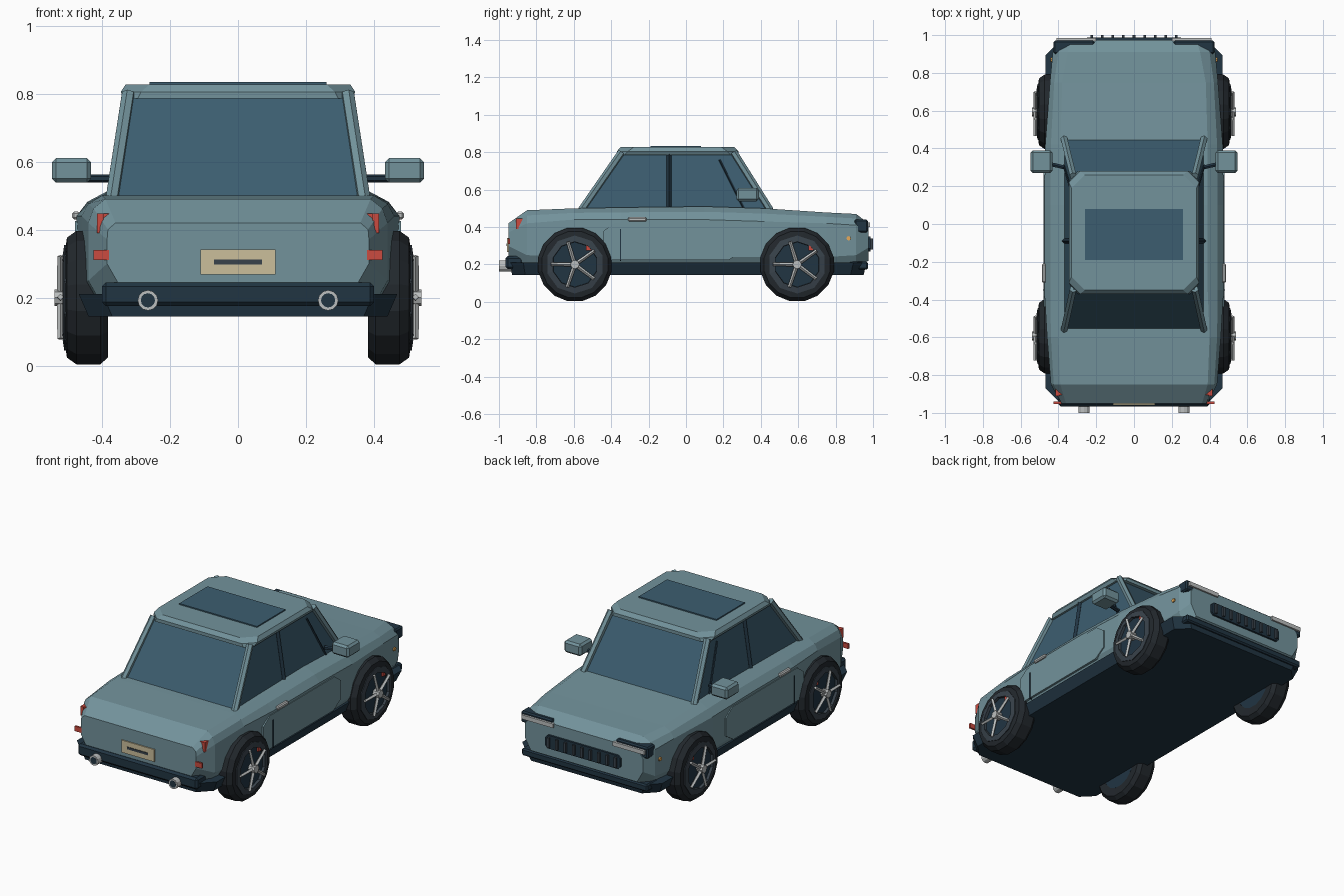
import bpy, bmesh, math
from mathutils import Vector, Matrix

if "Cube" in bpy.data.objects:
    bpy.data.objects.remove(bpy.data.objects["Cube"])


def material(name, rgb):
    m = bpy.data.materials.new(name)
    m.diffuse_color = (*rgb, 1)
    m.use_nodes = True
    m.node_tree.nodes["Principled BSDF"].inputs["Base Color"].default_value = m.diffuse_color
    return m


PAINT = material("paint", (0.17, 0.29, 0.33))
GLASS = material("glass", (0.045, 0.11, 0.16))
TRIM = material("dark_trim", (0.015, 0.035, 0.055))
RUBBER = material("rubber", (0.016, 0.021, 0.026))
RIM = material("rim", (0.04, 0.055, 0.07))
SILVER = material("silver", (0.5, 0.52, 0.52))
RED = material("red", (0.6, 0.07, 0.05))
CREAM = material("cream", (0.6, 0.52, 0.33))
AMBER = material("amber", (0.8, 0.4, 0.1))


def finish(name, bm, mat):
    bmesh.ops.recalc_face_normals(bm, faces=bm.faces)
    me = bpy.data.meshes.new(name)
    bm.to_mesh(me)
    bm.free()
    ob = bpy.data.objects.new(name, me)
    me.materials.append(mat)
    bpy.context.collection.objects.link(ob)
    return ob


def loft(name, rings, mat, closed=False):
    bm = bmesh.new()
    vs = [[bm.verts.new(p) for p in r] for r in rings]
    n = len(vs[0])
    pairs = list(zip(vs, vs[1:])) + ([(vs[-1], vs[0])] if closed else [])
    for a, b in pairs:
        for i in range(n):
            j = (i + 1) % n
            bm.faces.new((a[i], a[j], b[j], b[i]))
    if not closed:
        bm.faces.new(vs[0])
        bm.faces.new(vs[-1])
    return finish(name, bm, mat)


def box(name, x, y, z, mat, bevel=0):
    bm = bmesh.new()
    bmesh.ops.create_cube(bm, size=1)
    for v in bm.verts:
        v.co = [lo + (c + 0.5) * (hi - lo) for c, (lo, hi) in zip(v.co, (x, y, z))]
    if bevel:
        bmesh.ops.bevel(bm, geom=bm.edges[:], offset=bevel, segments=1, affect='EDGES')
    return finish(name, bm, mat)


def side_box(name, s, x, y, z, mat, bevel=0):
    return box(name, tuple(sorted((s * x[0], s * x[1]))), y, z, mat, bevel)


def beam(name, p, q, r, mat, sides=6, r2=None):
    p, q = Vector(p), Vector(q)
    bm = bmesh.new()
    rot = (q - p).to_track_quat('Z', 'Y').to_matrix().to_4x4()
    bmesh.ops.create_cone(bm, cap_ends=True, segments=sides, radius1=r, radius2=r2 or r,
                          depth=(q - p).length, matrix=Matrix.Translation((p + q) / 2) @ rot)
    return finish(name, bm, mat)


def octagon(hx, y0, y1, c, z):
    return [(hx, y0 + c, z), (hx, y1 - c, z), (hx - c, y1, z), (c - hx, y1, z),
            (-hx, y1 - c, z), (-hx, y0 + c, z), (c - hx, y0, z), (hx - c, y0, z)]


def lathe(name, cx, cy, cz, s, profile, n, mat):
    rings = []
    for i in range(n):
        a = math.tau * (i + 0.5) / n
        rings.append([(s * (cx + x), cy + r * math.cos(a), cz + r * math.sin(a)) for r, x in profile])
    return loft(name, rings, mat, True)


# Lower body: y, width, top width, bottom, shoulder, top
stations = [(-.95, .385, .36, .23, .37, .42), (-.85, .44, .39, .18, .42, .49),
            (-.6, .46, .40, .17, .44, .50), (-.35, .475, .39, .17, .44, .505),
            (.1, .475, .39, .17, .44, .51), (.42, .47, .39, .17, .43, .50),
            (.75, .445, .38, .17, .42, .478), (.91, .43, .35, .18, .41, .47),
            (.975, .395, .33, .22, .37, .42)]
rings = []
for y, w, wt, zb, zs, zt in stations:
    half = [(w - .04, zb), (w, zb + .07), (w, zs), ((w + wt) / 2 + .01, zs + (zt - zs) * .6), (wt, zt)]
    rings.append([(x, y, z) for x, z in half] + [(-x, y, z) for x, z in reversed(half)])
loft("body", rings, PAINT)

# Underbody and bumpers
loft("underbody", [octagon(.44, -.93, .95, .07, .145), octagon(.468, -.94, .965, .07, .21)], TRIM)
box("rear_bumper", (-.40, .40), (-.965, -.87), (.175, .245), TRIM, .012)
box("front_bumper", (-.42, .42), (.87, .972), (.172, .215), TRIM, .008)

# Cabin glass, roof and sunroof
loft("cabin_glass", [[(x, y, .49) for x, y in ((.37, -.56), (.37, .45), (-.37, .45), (-.37, -.56))],
                     [(x, y, .80) for x, y in ((.32, -.35), (.32, .25), (-.32, .25), (-.32, -.35))]], GLASS)
loft("roof", [octagon(.335, -.37, .28, .04, .785), octagon(.345, -.37, .28, .06, .805),
              octagon(.33, -.35, .26, .07, .827)], PAINT)
box("sunroof", (-.26, .26), (-.19, .08), (.82, .834), GLASS)

for s in (-1, 1):
    # Pillars and window trim
    beam("rear_pillar", (s * .37, -.56, .49), (s * .322, -.345, .80), .02, PAINT)
    beam("front_pillar", (s * .37, .45, .49), (s * .322, .255, .80), .02, PAINT)
    beam("middle_pillar", (s * .372, -.09, .49), (s * .324, -.09, .80), .013, TRIM, 4)
    beam("window_divider", (s * .372, .31, .50), (s * .334, .18, .76), .006, TRIM, 4)

    # Side mirror
    beam("mirror_arm", (s * .37, .30, .55), (s * .455, .32, .55), .012, TRIM)
    side_box("mirror", s, (.432, .547), (.27, .39), (.538, .61), PAINT, .012)

    # Door panel, seam and handle
    outline = [(-.44, .26), (-.40, .225), (.23, .225), (.30, .27), (.30, .38), (.24, .425),
               (-.38, .425), (-.44, .38)]
    loft("door_panel", [[(s * .46, y, z) for y, z in outline],
                        [(s * .479, y, z) for y, z in outline]], PAINT)
    side_box("door_seam", s, (.46, .482), (-.353, -.347), (.22, .39), TRIM)
    side_box("door_handle", s, (.465, .488), (-.31, -.21), (.43, .453), SILVER, .006)

    # Tail lights
    side_box("tail_light", s, (.11, .415), (-.905, -.88), (.424, .447), RED)
    side_box("tail_light_drop", s, (.395, .415), (-.91, -.85), (.39, .447), RED)
    side_box("rear_marker", s, (.38, .425), (-.952, -.94), (.31, .34), RED)

    # Headlights and side marker
    side_box("headlight_housing", s, (.21, .425), (.90, .972), (.372, .44), TRIM, .008)
    side_box("headlight", s, (.20, .41), (.965, .985), (.40, .425), SILVER)
    beam("side_marker", (s * .42, .87, .34), (s * .441, .87, .34), .012, AMBER, 8)

    # Exhaust
    lathe_ring = beam("exhaust", (s * .265, -1.0, .192), (s * .265, -.92, .192), .03, SILVER, 12)
    beam("exhaust_bore", (s * .265, -1.001, .192), (s * .265, -.98, .192), .021, TRIM, 12)

    # Wheels
    for cy in (-.594, .594):
        tyre = [(.13, .385), (.18, .383), (.2, .405), (.2, .475), (.18, .503), (.145, .508), (.13, .49)]
        lathe("tyre", 0, cy, .2, s, tyre, 16, RUBBER)
        lathe("rim_ring", 0, cy, .2, s, [(.118, .48), (.155, .48), (.155, .511), (.122, .516)], 10, RIM)
        beam("rim_disc", (s * .385, cy, .2), (s * .50, cy, .2), .135, TRIM, 10)
        beam("hub", (s * .49, cy, .2), (s * .54, cy, .2), .024, SILVER, 8)
        side_box("brake_caliper", s, (.495, .512), (cy + .06, cy + .085), (.275, .305), RED)
        for k in range(5):
            a = math.tau * k / 5 + math.pi / 2 + .3
            d = Vector((0, math.cos(a), math.sin(a)))
            c = Vector((s * .522, cy, .2))
            beam("spoke", c + d * .015, c + d * .128, .011, SILVER, 4, .009)

# Grille with vertical bars
g = [(-.25, .285), (-.235, .27), (.235, .27), (.25, .285), (.25, .335), (.235, .35), (-.235, .35), (-.25, .335)]
loft("grille", [[(x, .96, z) for x, z in g], [(x, .987, z) for x, z in g]], TRIM)
for k in range(9):
    x = -.224 + k * .056
    box("grille_bar", (x - .007, x + .007), (.97, 1.0), (.28, .34), RIM)

# Number plate
box("plate", (-.11, .11), (-.957, -.94), (.268, .342), CREAM)
box("plate_bar", (-.07, .07), (-.96, -.95), (.298, .312), RIM)
